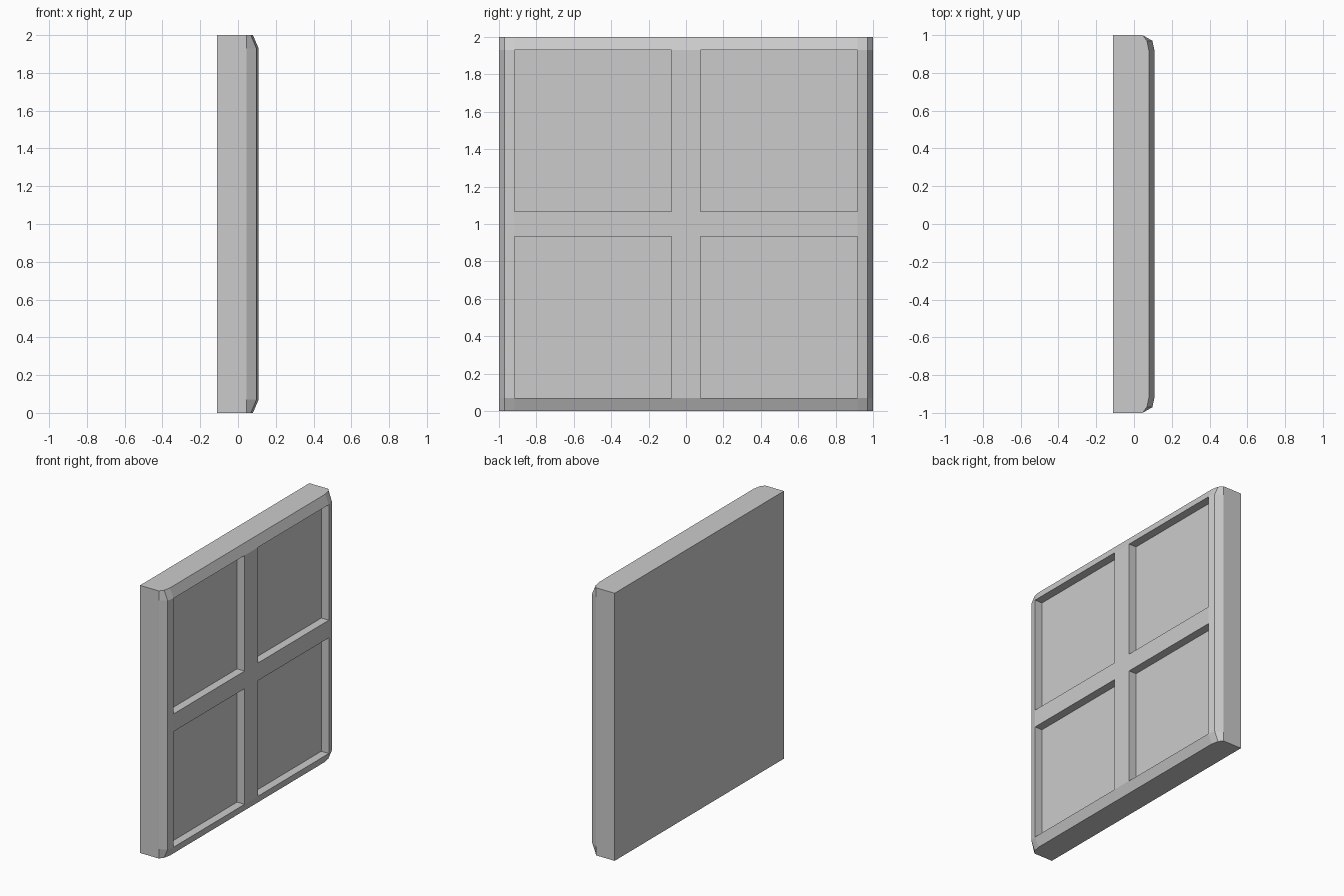
import bpy, bmesh

if "Cube" in bpy.data.objects:
    bpy.data.objects.remove(bpy.data.objects["Cube"])

BACK, FLOOR = -0.11, 0.047
ys = [-1, -0.97, -0.917, -0.078, 0.078, 0.917, 0.97, 1]
zs = [0, 0.07, 0.934, 1.066, 1.93, 2]
# front surface x across the width: end rows (top/bottom edge) and inner rows
rim = [0.045, 0.068, 0.079]
inner = [0.045, 0.097, 0.109]

bm = bmesh.new()

# bevelled front surface as a grid
grid = []
for j, z in enumerate(zs):
    prof = rim if j in (0, len(zs) - 1) else inner
    grid.append([bm.verts.new((prof[min(i, len(ys) - 1 - i, 2)], y, z))
                 for i, y in enumerate(ys)])
panes = []
for j in range(len(zs) - 1):
    for i in range(len(ys) - 1):
        f = bm.faces.new((grid[j][i], grid[j][i + 1], grid[j + 1][i + 1], grid[j + 1][i]))
        if i in (2, 4) and j in (1, 3):
            panes.append(f)

# side walls and flat back
loop = (grid[0] + [r[-1] for r in grid[1:]] + grid[-1][-2::-1]
        + [r[0] for r in grid[-2:0:-1]])
rear = [bm.verts.new((BACK, v.co.y, v.co.z)) for v in loop]
n = len(loop)
for k in range(n):
    m = (k + 1) % n
    bm.faces.new((loop[k], rear[k], rear[m], loop[m]))
bm.faces.new(rear[::-1])

# four square recesses
for f in panes:
    edge = list(f.verts)
    deep = [bm.verts.new((FLOOR, v.co.y, v.co.z)) for v in edge]
    bm.faces.remove(f)
    for k in range(4):
        m = (k + 1) % 4
        bm.faces.new((edge[k], edge[m], deep[m], deep[k]))
    bm.faces.new(deep)

bmesh.ops.recalc_face_normals(bm, faces=bm.faces)
mesh = bpy.data.meshes.new("wall_panel")
bm.to_mesh(mesh)
bm.free()
bpy.context.collection.objects.link(bpy.data.objects.new("wall_panel", mesh))
